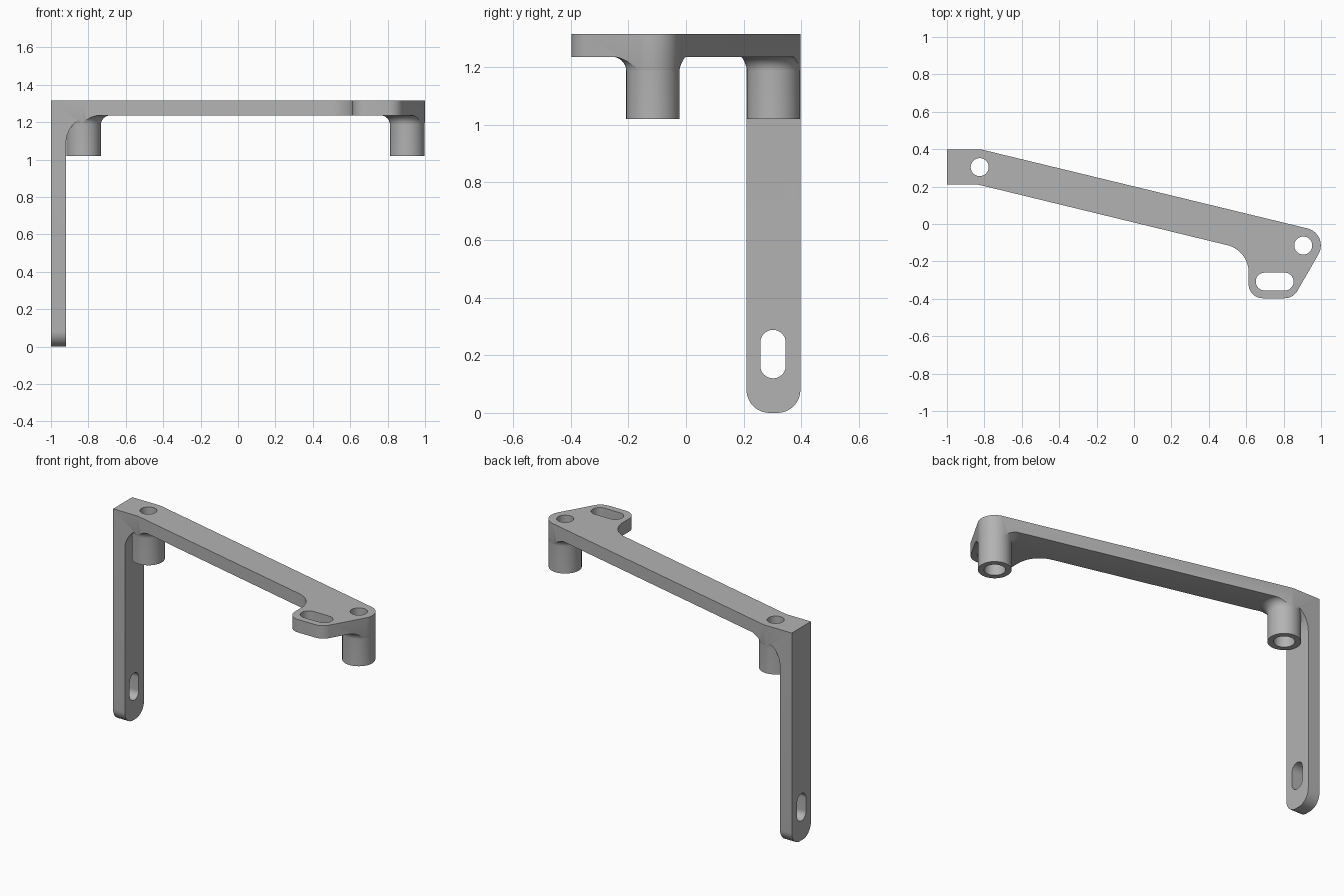
import bpy, bmesh, math
from mathutils import Vector, Matrix

cube = bpy.data.objects.get("Cube")
if cube:
    bpy.data.objects.remove(cube, do_unlink=True)

TOP, UNDER, FOOT = 1.315, 1.235, 1.02
BOSSES = [(-0.825, 0.304), (0.905, -0.115)]


def rounded(points, steps=16):
    """Polygon from (u, v, radius) corners, each rounded by an arc."""
    out = []
    for i, (u, v, r) in enumerate(points):
        p = Vector((u, v))
        if not r:
            out.append(p)
            continue
        a = (Vector(points[i - 1][:2]) - p).normalized()
        b = (Vector(points[(i + 1) % len(points)][:2]) - p).normalized()
        half = a.angle(b) / 2
        centre = p + (a + b).normalized() * (r / math.sin(half))
        start = p + a * (r / math.tan(half)) - centre
        end = p + b * (r / math.tan(half)) - centre
        sweep = start.angle_signed(end)
        for k in range(steps + 1):
            out.append(centre + Matrix.Rotation(-sweep * k / steps, 2) @ start)
    return out


def finish(name, bm):
    bmesh.ops.recalc_face_normals(bm, faces=bm.faces)
    mesh = bpy.data.meshes.new(name)
    bm.to_mesh(mesh)
    bm.free()
    obj = bpy.data.objects.new(name, mesh)
    bpy.context.collection.objects.link(obj)
    return obj


def prism(name, outline, place, low, high):
    """Extrude a 2D outline; place maps (u, v, depth) to a 3D point."""
    bm = bmesh.new()
    face = bm.faces.new([bm.verts.new(place(u, v, low)) for u, v in outline])
    new = bmesh.ops.extrude_face_region(bm, geom=[face])["geom"]
    move = Vector(place(0, 0, high)) - Vector(place(0, 0, low))
    bmesh.ops.translate(bm, vec=move, verts=[g for g in new if isinstance(g, bmesh.types.BMVert)])
    return finish(name, bm)


def lathe(name, profile, centre, sides=64):
    """Closed solid of rings (radius, z) around a vertical axis."""
    bm = bmesh.new()
    rings = []
    for r, z in profile:
        rings.append([bm.verts.new((centre[0] + r * math.cos(math.tau * k / sides),
                                    centre[1] + r * math.sin(math.tau * k / sides), z))
                      for k in range(sides)])
    for a, b in zip(rings, rings[1:]):
        for k in range(sides):
            n = (k + 1) % sides
            bm.faces.new((a[k], a[n], b[n], b[k]))
    bm.faces.new(rings[0])
    bm.faces.new(rings[-1])
    return finish(name, bm)


def combine(target, tool, operation):
    mod = target.modifiers.new("join", 'BOOLEAN')
    mod.object, mod.operation, mod.solver = tool, operation, 'EXACT'
    bpy.context.view_layer.objects.active = target
    bpy.ops.object.modifier_apply(modifier=mod.name)
    bpy.data.objects.remove(tool, do_unlink=True)


def plan(u, v, d):
    return (u, v, d)


def front(u, v, d):
    return (u, d, v)


def side(u, v, d):
    return (d, u, v)


def stadium(u, v, half_u, half_v):
    r = min(half_u, half_v) * 0.999
    return rounded([(u - half_u, v - half_v, r), (u + half_u, v - half_v, r),
                    (u + half_u, v + half_v, r), (u - half_u, v + half_v, r)])


# Flat slab, later trimmed to the arm outline
bracket = prism("bracket", [(-1.2, -0.6), (1.2, -0.6), (1.2, 0.6), (-1.2, 0.6)],
                plan, UNDER, TOP)

# Upright leg with a wide fillet into the slab
leg = rounded([(-1.1, 0, 0), (-0.92, 0, 0), (-0.92, UNDER + 0.001, 0.15),
               (-0.765, UNDER + 0.001, 0), (-0.765, 1.28, 0), (-1.1, 1.28, 0)])
combine(bracket, prism("leg", leg, front, -0.05, 0.5), 'UNION')

# Two bosses flaring into the slab
FLARE = 0.05
for centre in BOSSES:
    profile = [(0.0925, FOOT)]
    for k in range(11):
        a = math.pi / 2 * k / 10
        profile.append((0.0925 + FLARE * (1 - math.cos(a)),
                        UNDER + 0.001 - FLARE * (1 - math.sin(a))))
    profile.append((0.0925 + FLARE, 1.28))
    combine(bracket, lathe("boss", profile, centre), 'UNION')

# Trim everything to the plan outline of the arm and its slotted tab
outline = rounded([(-1, 0.397, 0), (-0.81, 0.397, 0), (1.049, -0.053, 0.094),
                   (0.851, -0.397, 0.08), (0.613, -0.397, 0.075),
                   (0.613, -0.141, 0.15), (-0.831, 0.21, 0), (-1, 0.21, 0)])
combine(bracket, prism("outline", outline, plan, -0.1, 1.5), 'INTERSECT')

# Stepped holes through the bosses
for centre in BOSSES:
    bore = [(0.059, 0.9), (0.059, UNDER), (0.048, UNDER), (0.048, 1.5)]
    combine(bracket, lathe("bore", bore, centre), 'DIFFERENCE')

# Slots in the tab and the leg
combine(bracket, prism("tab_slot", stadium(0.752, -0.308, 0.101, 0.048), plan, 1.1, 1.5),
        'DIFFERENCE')
combine(bracket, prism("leg_slot", stadium(0.302, 0.204, 0.044, 0.084), side, -1.2, -0.8),
        'DIFFERENCE')

# Rounded foot of the leg
bm = bmesh.new()
bm.from_mesh(bracket.data)
foot = [e for e in bm.edges if all(abs(v.co.z) < 0.001 for v in e.verts)
        and abs(e.verts[0].co.y - e.verts[1].co.y) < 0.001]
bmesh.ops.bevel(bm, geom=foot, offset=0.08, segments=12, profile=0.5, affect='EDGES')
bm.to_mesh(bracket.data)
bm.free()

# Single grey finish
grey = bpy.data.materials.new("matte_grey")
grey.use_nodes = True
colour = (0.45, 0.45, 0.45, 1)
grey.diffuse_color = colour
grey.node_tree.nodes["Principled BSDF"].inputs["Base Color"].default_value = colour
bracket.data.materials.clear()
bracket.data.materials.append(grey)
for face in bracket.data.polygons:
    face.material_index = 0

bpy.ops.object.select_all(action='DESELECT')
bracket.select_set(True)
bpy.context.view_layer.objects.active = bracket
bpy.ops.object.shade_smooth_by_angle(angle=math.radians(30))
